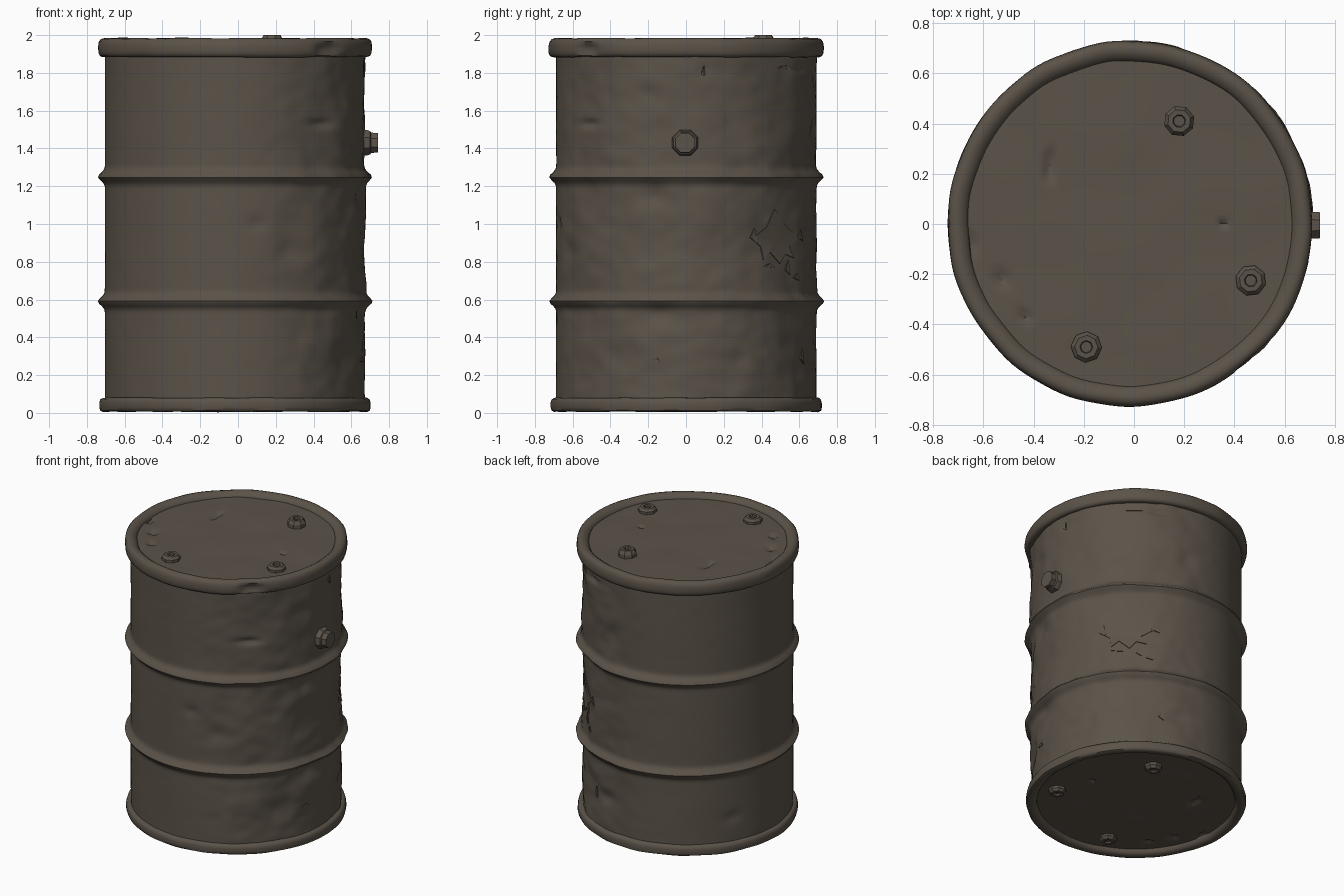
import bpy, bmesh, math, random
from mathutils import Vector, Matrix, noise

if "Cube" in bpy.data.objects:
    bpy.data.objects.remove(bpy.data.objects["Cube"])

random.seed(4)
CX, CY = -0.015, 0.002          # drum axis
R = 0.69                        # shell radius
RIBS = (1.25, 0.59)

metal = bpy.data.materials.new("dark brown steel")
metal.diffuse_color = (0.105, 0.086, 0.066, 1)
metal.use_nodes = True
metal.node_tree.nodes["Principled BSDF"].inputs["Base Color"].default_value = metal.diffuse_color


def finish(name, bm, angle=35):
    bmesh.ops.remove_doubles(bm, verts=bm.verts, dist=1e-5)
    me = bpy.data.meshes.new(name)
    bm.to_mesh(me)
    bm.free()
    me.materials.append(metal)
    ob = bpy.data.objects.new(name, me)
    bpy.context.collection.objects.link(ob)
    bpy.ops.object.select_all(action='DESELECT')
    ob.select_set(True)
    bpy.context.view_layer.objects.active = ob
    bpy.ops.object.shade_smooth_by_angle(angle=math.radians(angle))
    return ob


def lathe(name, profile, segs, matrix=None, warp=None, angle=35):
    """Revolve (r, z) points; warp(angle, r, z) may bend each point."""
    bm = bmesh.new()
    rings = []
    for r, z in profile:
        ring = []
        for j in range(segs):
            a = 2 * math.pi * j / segs
            rr, zz = warp(a, r, z) if warp else (r, z)
            ring.append(bm.verts.new((rr * math.cos(a), rr * math.sin(a), zz)))
        rings.append(ring)
    for lo, hi in zip(rings, rings[1:]):
        for j in range(segs):
            k = (j + 1) % segs
            bm.faces.new((lo[j], lo[k], hi[k], hi[j]))
    bm.transform(matrix or Matrix.Translation((CX, CY, 0)))
    return finish(name, bm, angle)


def turn(a, b):
    return (a - b + math.pi) % (2 * math.pi) - math.pi


# Dents: angle in degrees, height, angular size, height size, depth
DENTS = [(-14, 1.14, 8, .06, .022), (-12, 0.52, 9, .07, .025), (-48, 1.53, 6, .02, .02),
         (-30, 0.30, 9, .10, .022), (62, 1.82, 6, .02, .02), (8, 1.82, 2, .04, .012),
         (-18, 1.68, 7, .06, .016), (42, 0.90, 12, .13, .016), (-65, 0.85, 5, .05, .012),
         (25, 0.28, 3, .05, .014), (75, 0.30, 6, .05, .018), (-80, 1.00, 4, .04, .012),
         (150, 0.25, 5, .04, .010), (20, 1.50, 8, .08, .014), (80, 1.5, 5, .08, .014)]


def battered(a, r, z):
    w = min(1, max(0, (math.cos(a - 0.15) + 0.15) / 0.7))
    w = 0.12 + 0.88 * w * w * (3 - 2 * w)
    p = Vector((math.cos(a) * 3, math.sin(a) * 3, z * 4))
    r += w * (0.014 * noise.noise(p) + 0.006 * noise.noise(p * 3.1) - 0.003)
    for da, dz, sa, sz, depth in DENTS:
        u, v = math.degrees(turn(a, math.radians(da))) / sa, (z - dz) / sz
        r -= depth * math.exp(-u * u - v * v)
    return r, z


def rim_warp(a, r, z):
    p = Vector((math.cos(a) * 4, math.sin(a) * 4, z * 5))
    r += 0.006 * noise.noise(p)
    if r > 0.7 and z > 1.88:    # bite knocked out of the top rim
        u, v = math.degrees(turn(a, math.radians(-47))) / 6, (z - 1.925) / 0.03
        r -= 0.03 * math.exp(-u ** 4 - v * v)
    return r, z + 0.004 * noise.noise(p + Vector((7, 3, 1)))


# Shell with two rolled ribs
shell = []
for i in range(131):
    z = 0.04 + 1.89 * i / 130
    bump = sum(0.037 * math.exp(-((z - c) / 0.027) ** 2) for c in RIBS)
    shell.append((R + bump, z))
lathe("drum_shell", shell, 144, warp=battered, angle=50)

# Rims
lathe("top_rim", [(0.67, 1.885), (0.705, 1.884), (0.719, 1.89), (0.726, 1.905), (0.728, 1.925),
                  (0.727, 1.945), (0.723, 1.965), (0.712, 1.979), (0.695, 1.984), (0.675, 1.98),
                  (0.657, 1.968), (0.648, 1.955), (0.646, 1.94)], 144, warp=rim_warp, angle=50)
lathe("bottom_rim", [(0.645, 0.05), (0.65, 0.022), (0.67, 0.008), (0.70, 0.006), (0.714, 0.013),
                     (0.718, 0.03), (0.718, 0.055), (0.713, 0.072), (0.70, 0.08), (0.67, 0.081)],
      144, warp=rim_warp, angle=50)

# Lid and base plates, with small gouges
GOUGES = [(-0.32, 0.23, 0.02, 0.06), (-0.51, -0.22, 0.03, 0.03),
          (-0.42, -0.37, 0.022, 0.022), (0.37, 0.0, 0.018, 0.014), (-0.63, -0.08, 0.02, 0.03)]


def plate_warp(a, r, z):
    x, y = r * math.cos(a), r * math.sin(a)
    s = 1 if z > 1 else -1
    d = 0.005 * noise.noise(Vector((x * 4, y * 4, z)))
    for gx, gy, sx, sy in GOUGES:
        d -= 0.018 * math.exp(-((x - gx) / sx) ** 4 - ((y - gy) / sy) ** 4)
    return r, z + s * d


radii = [0.66 * i / 40 for i in range(41)]
lathe("lid", [(r, 1.952) for r in reversed(radii)], 120, warp=plate_warp)
lathe("base", [(r, 0.04) for r in radii], 120, warp=plate_warp)


# Bolts on lid and base
def bolt(name, matrix, r, h, hollow=True):
    prof = [(r, -0.015), (r, h * 0.5), (r * 0.75, h)]
    prof += [(r * 0.42, h), (r * 0.36, h * 0.6), (0, h * 0.6)] if hollow else [(0, h)]
    lathe(name, prof, 8, matrix, angle=30)


for i, (x, y, h) in enumerate([(0.18, 0.41, 0.048), (0.465, -0.225, 0.034), (-0.19, -0.49, 0.034)]):
    spin = Matrix.Rotation(0.3 + i, 4, 'Z')
    bolt(f"lid_bolt_{i + 1}", Matrix.Translation((x, y, 1.952)) @ spin, 0.062, h)
    bolt(f"base_bolt_{i + 1}", Matrix.Translation((x, y, 0.04)) @ Matrix.Rotation(math.pi, 4, 'X') @ spin,
         0.058, 0.034)

# Side bung
side = Matrix.Translation((0.655, -0.005, 1.43)) @ Matrix.Rotation(math.pi / 2, 4, 'Y')
lathe("side_bung", [(0.074, -0.02), (0.074, 0.025), (0.066, 0.045), (0.058, 0.05), (0.056, 0.085), (0, 0.085)],
      8, side @ Matrix.Rotation(math.pi / 8, 4, 'Z'), angle=30)


# Torn metal flakes lying on the shell, outlined in (y, z) seen from the right
def flake(name, outline, lift=0.006):
    def on_shell(y, z, off):
        a = math.asin(max(-1, min(1, y / R)))
        r = battered(a, R, z)[0] + off
        return (CX + r * math.cos(a), CY + r * math.sin(a), z)
    n = len(outline)
    cy, cz = sum(p[0] for p in outline) / n, sum(p[1] for p in outline) / n
    bm = bmesh.new()
    mid = bm.verts.new(on_shell(cy, cz, 0.003))
    loops = [[bm.verts.new(on_shell(cy + (y - cy) * s, cz + (z - cz) * s, o)) for y, z in outline]
             for s, o in ((0.5, 0.004), (1, lift), (1, -0.01))]
    for j in range(n):
        k = (j + 1) % n
        bm.faces.new((mid, loops[0][j], loops[0][k]))
        for a, b in zip(loops, loops[1:]):
            bm.faces.new((a[j], b[j], b[k], a[k]))
    bmesh.ops.recalc_face_normals(bm, faces=bm.faces)
    finish(name, bm, 30)


flake("torn_patch", [(0.47, 1.08), (0.43, 0.98), (0.39, 0.95), (0.35, 0.92), (0.40, 0.88), (0.41, 0.81),
                     (0.45, 0.85), (0.50, 0.79), (0.53, 0.84), (0.57, 0.82), (0.55, 0.88),
                     (0.60, 0.93), (0.54, 0.98)][::-1])
for i, (y, z, dy, dz) in enumerate([(0.36, 0.94, .02, .04), (0.60, 0.94, .014, .03), (0.54, 0.77, .012, .04),
                                    (0.44, 0.78, .03, .012), (0.58, 0.72, .012, .02), (0.62, 0.30, .008, .04),
                                    (0.52, 1.83, .035, .01), (0.09, 1.81, .01, .03), (-0.17, 0.28, .03, .012)]):
    k = random.uniform(0.2, 0.6)
    flake(f"metal_sliver_{i + 1}", [(y - dy, z - dz * k), (y + dy, z - dz), (y + dy * k, z + dz), (y - dy * k, z + dz * 0.5)])
